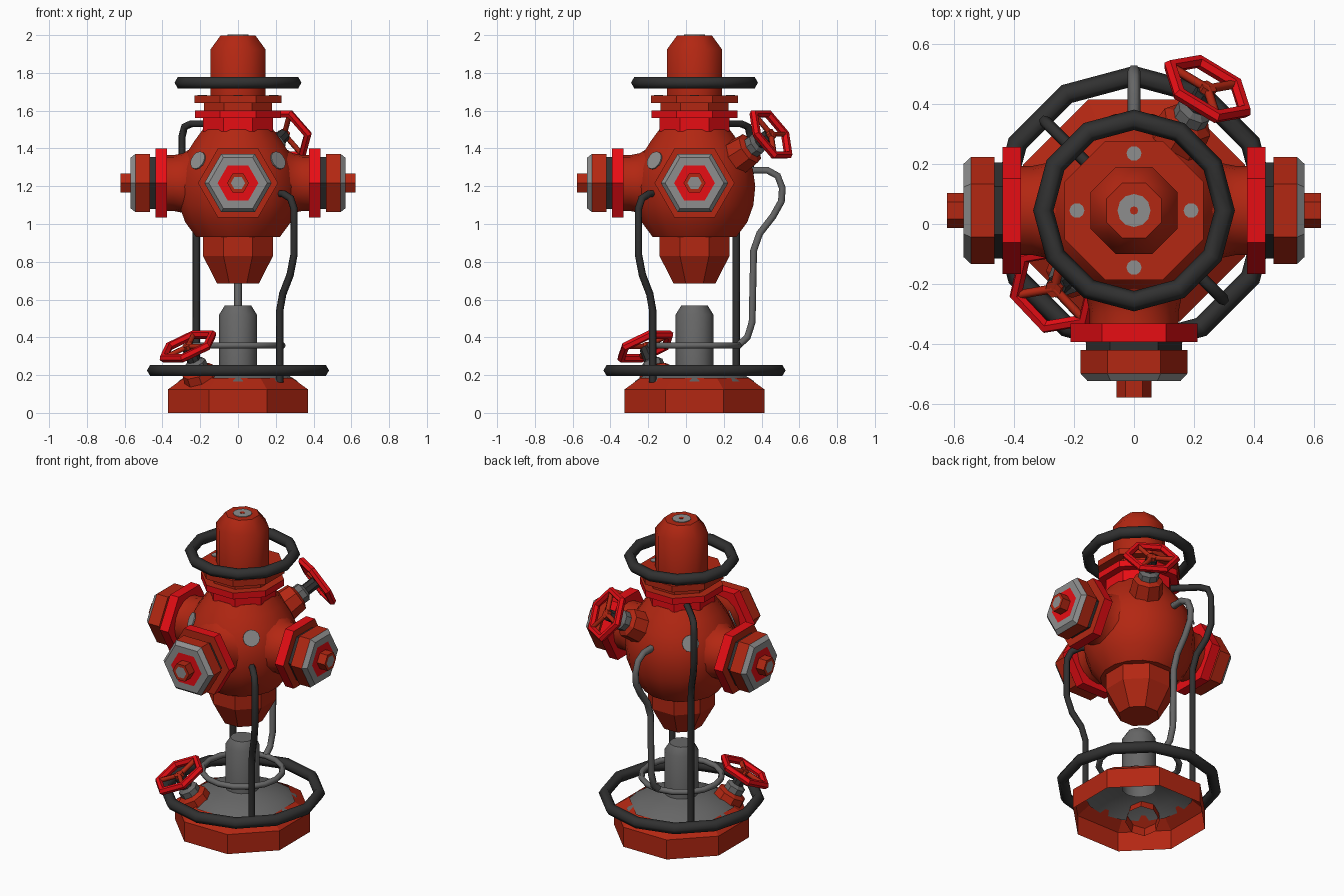
import bpy, bmesh, math
from mathutils import Vector, Matrix

if "Cube" in bpy.data.objects:
    bpy.data.objects.remove(bpy.data.objects["Cube"])

CY = 0.045                      # hydrant axis lies at y = CY
PI8 = math.pi / 8


def material(name, rgb):
    m = bpy.data.materials.new(name)
    m.diffuse_color = (*rgb, 1)
    m.use_nodes = True
    m.node_tree.nodes["Principled BSDF"].inputs["Base Color"].default_value = m.diffuse_color
    return m


RED = material("deep_red", (0.45, 0.02, 0.006))
BRIGHT = material("bright_red", (0.80, 0.004, 0.007))
BLACK = material("rubber_black", (0.03, 0.03, 0.03))
IRON = material("iron_grey", (0.135, 0.135, 0.135))
STEEL = material("light_grey", (0.27, 0.27, 0.27))


def finish(obj, smooth):
    bpy.ops.object.select_all(action='DESELECT')
    obj.select_set(True)
    bpy.context.view_layer.objects.active = obj
    if smooth:
        bpy.ops.object.shade_smooth_by_angle(angle=math.radians(smooth))
    return obj


def frame(origin, direction):
    """Matrix with local z along direction and local x horizontal."""
    d = Vector(direction).normalized()
    q = Matrix.Identity(3) if abs(d.z) > 0.999 else d.to_track_quat('Z', 'Y').to_matrix()
    return Matrix.Translation(origin) @ q.to_4x4()


def lathe(name, rows, n, origin=(0, CY, 0), direction=(0, 0, 1), phase=0.0, smooth=0):
    """rows: (radius, height, material of the band leading to this row)."""
    bm = bmesh.new()
    mats = []
    prev = None
    for r, h, mat in rows:
        if r == 0:
            ring = [bm.verts.new((0, 0, h))] * n
        else:
            ring = [bm.verts.new((r * math.cos(phase + math.tau * i / n),
                                  r * math.sin(phase + math.tau * i / n), h)) for i in range(n)]
        if prev:
            if mat not in mats:
                mats.append(mat)
            for i in range(n):
                j = (i + 1) % n
                corners = list(dict.fromkeys((prev[i], prev[j], ring[j], ring[i])))
                bm.faces.new(corners).material_index = mats.index(mat)
        prev = ring
    me = bpy.data.meshes.new(name)
    bm.transform(frame(origin, direction))
    bm.to_mesh(me)
    bm.free()
    for m in mats:
        me.materials.append(m)
    obj = bpy.data.objects.new(name, me)
    bpy.context.collection.objects.link(obj)
    return finish(obj, smooth)


def torus(name, mat, major, minor, n, origin, direction=(0, 0, 1), sides=6, smooth=0):
    bpy.ops.mesh.primitive_torus_add(major_segments=n, minor_segments=sides,
                                     major_radius=major, minor_radius=minor)
    obj = bpy.context.object
    obj.name = name
    obj.data.transform(frame(origin, direction))
    obj.data.materials.append(mat)
    return finish(obj, smooth)


def pipe(name, mat, points, radius):
    cu = bpy.data.curves.new(name, 'CURVE')
    cu.dimensions = '3D'
    cu.bevel_depth = radius
    cu.bevel_resolution = 1
    cu.use_fill_caps = True
    sp = cu.splines.new('POLY')
    sp.points.add(len(points) - 1)
    for p, co in zip(sp.points, points):
        p.co = (*co, 1)
    cu.materials.append(mat)
    obj = bpy.data.objects.new(name, cu)
    bpy.context.collection.objects.link(obj)
    finish(obj, 0)
    bpy.ops.object.convert(target='MESH')
    return finish(bpy.context.object, 65)


def disc(name, mat, r, origin, direction=(0, 0, 1), n=12, t=0.008):
    return lathe(name, [(r, 0, mat), (r, t, mat), (0, t, mat)], n, origin, direction)


# Base: open octagonal skirt, grey dome and standpipe
lathe("base_skirt", [(0.40, 0, RED), (0.40, 0.125, RED), (0.31, 0.185, RED)], 8, phase=PI8)
lathe("base_dome", [(0.32, 0.165, IRON), (0.25, 0.21, IRON), (0.15, 0.237, IRON),
                    (0.10, 0.25, IRON)], 16, smooth=40)
lathe("standpipe", [(0.10, 0.2, IRON), (0.10, 0.52, IRON), (0.07, 0.568, IRON),
                    (0, 0.568, IRON)], 12, smooth=35)

# Body: funnel, round barrel and stepped octagonal neck
lathe("funnel", [(0.20, 0.935, RED), (0.20, 0.83, RED), (0.12, 0.685, RED), (0, 0.685, RED)],
      8, phase=PI8)
lathe("barrel", [(0, 0.93, RED), (0.225, 0.93, RED), (0.285, 1.01, RED), (0.318, 1.10, RED),
                 (0.328, 1.20, RED), (0.315, 1.29, RED), (0.28, 1.37, RED), (0.235, 1.44, RED),
                 (0.19, 1.50, RED), (0, 1.50, RED)], 16, phase=PI8 / 2, smooth=45)
lathe("neck", [(0.19, 1.49, BRIGHT), (0.20, 1.49, BRIGHT), (0.20, 1.56, BRIGHT),
               (0.247, 1.56, BRIGHT), (0.247, 1.60, BRIGHT), (0.195, 1.60, RED),
               (0.195, 1.64, RED), (0.25, 1.64, RED), (0.25, 1.68, RED), (0, 1.68, RED)],
      8, phase=PI8)
lathe("top_cap", [(0.157, 1.68, RED), (0.157, 1.925, RED), (0.10, 1.998, RED), (0, 1.998, RED)],
      8, phase=PI8, smooth=50)
disc("cap_disc", STEEL, 0.055, (0, CY, 1.994))
disc("cap_dot", RED, 0.014, (0, CY, 1.996), n=8)

# Neck bolts and round plates on the barrel
for i in range(4):
    a = i * math.pi / 2
    disc("neck_bolt", STEEL, 0.025, (0.19 * math.cos(a), CY + 0.19 * math.sin(a), 1.676), n=10)
for deg in (-45, -135, 135):
    c, s = math.cos(math.radians(deg)), math.sin(math.radians(deg))
    disc("barrel_plate", STEEL, 0.05, (0.296 * c, CY + 0.296 * s, 1.335), (c, s, 0.42))

# Three outlets with flange, gasket, hexagonal cap and nut
for d in ((1, 0, 0), (-1, 0, 0), (0, -1, 0)):
    o = (0, CY, 1.217)
    lathe("outlet_arm", [(0.225, 0.20, RED), (0.185, 0.245, RED), (0.158, 0.29, RED),
                         (0.148, 0.34, RED), (0.148, 0.38, RED)], 16, o, d, smooth=45)
    lathe("outlet_cap", [(0.14, 0.377, RED), (0.212, 0.377, BRIGHT), (0.212, 0.438, BRIGHT),
                         (0.16, 0.438, RED), (0.16, 0.465, BLACK), (0.178, 0.465, RED),
                         (0.178, 0.543, RED), (0.155, 0.568, STEEL), (0.108, 0.568, STEEL),
                         (0.058, 0.568, BRIGHT), (0.058, 0.623, RED), (0.038, 0.623, RED),
                         (0, 0.623, STEEL)], 6, o, d)

# Two handwheel valves
for label, centre, d in (("upper", (0.245, 0.45, 1.475), (0.245, 0.405, 0.275)),
                         ("lower", (-0.265, -0.215, 0.352), (-0.36, -0.34, 0.866))):
    lathe(label + "_valve", [(0.10, -0.27, RED), (0.088, -0.15, RED), (0.06, -0.135, RED),
                             (0.06, -0.10, IRON), (0.036, -0.085, IRON), (0.036, -0.01, BLACK),
                             (0, -0.01, BLACK)], 8, centre, d)
    torus(label + "_wheel", BRIGHT, 0.145, 0.023, 6, centre, d)
    m = frame(centre, d)
    lathe(label + "_wheel_hub", [(0, -0.03, RED), (0.03, -0.03, RED), (0.03, 0.012, RED),
                                 (0, 0.012, RED)], 6, centre, d)
    for i in range(3):
        a = i * math.tau / 3
        tip = m @ Vector((0.14 * math.cos(a), 0.14 * math.sin(a), 0))
        pipe(label + "_wheel_spoke", RED, [m.translation, tip], 0.015)

# Floating guard rings and the grey coil
torus("base_ring", BLACK, 0.448, 0.034, 12, (0, CY, 0.225), smooth=65)
torus("top_ring", BLACK, 0.302, 0.034, 12, (0, CY, 1.748), smooth=65)
torus("coil_ring", IRON, 0.235, 0.018, 16, (0, CY, 0.357), smooth=65)


# Black hoses on the front right and back left corners
def hose(name, sx, sy, radial):
    k = math.sqrt(0.5)
    pipe(name, BLACK, [(sx * r * k, CY + sy * r * k, z) for r, z in radial], 0.02)


hose("front_hose", 1, -1, [(0.27, 1.165), (0.34, 1.16), (0.395, 1.135), (0.42, 1.08),
                           (0.42, 0.84), (0.39, 0.73), (0.335, 0.63), (0.312, 0.54),
                           (0.312, 0.16)])
hose("back_hose", -1, 1, [(0.17, 1.53), (0.35, 1.53), (0.40, 1.515), (0.42, 1.46),
                          (0.42, 1.28), (0.39, 1.18), (0.335, 1.08), (0.312, 0.98),
                          (0.312, 0.16)])

# Grey pipe from the back of the barrel down to the coil
pipe("back_pipe", IRON, [(0, y, z) for y, z in (
    (0.32, 1.285), (0.43, 1.285), (0.485, 1.255), (0.51, 1.19), (0.505, 1.12), (0.46, 1.04),
    (0.39, 0.95), (0.358, 0.86), (0.35, 0.48), (0.325, 0.40), (0.28, 0.36))], 0.021)
